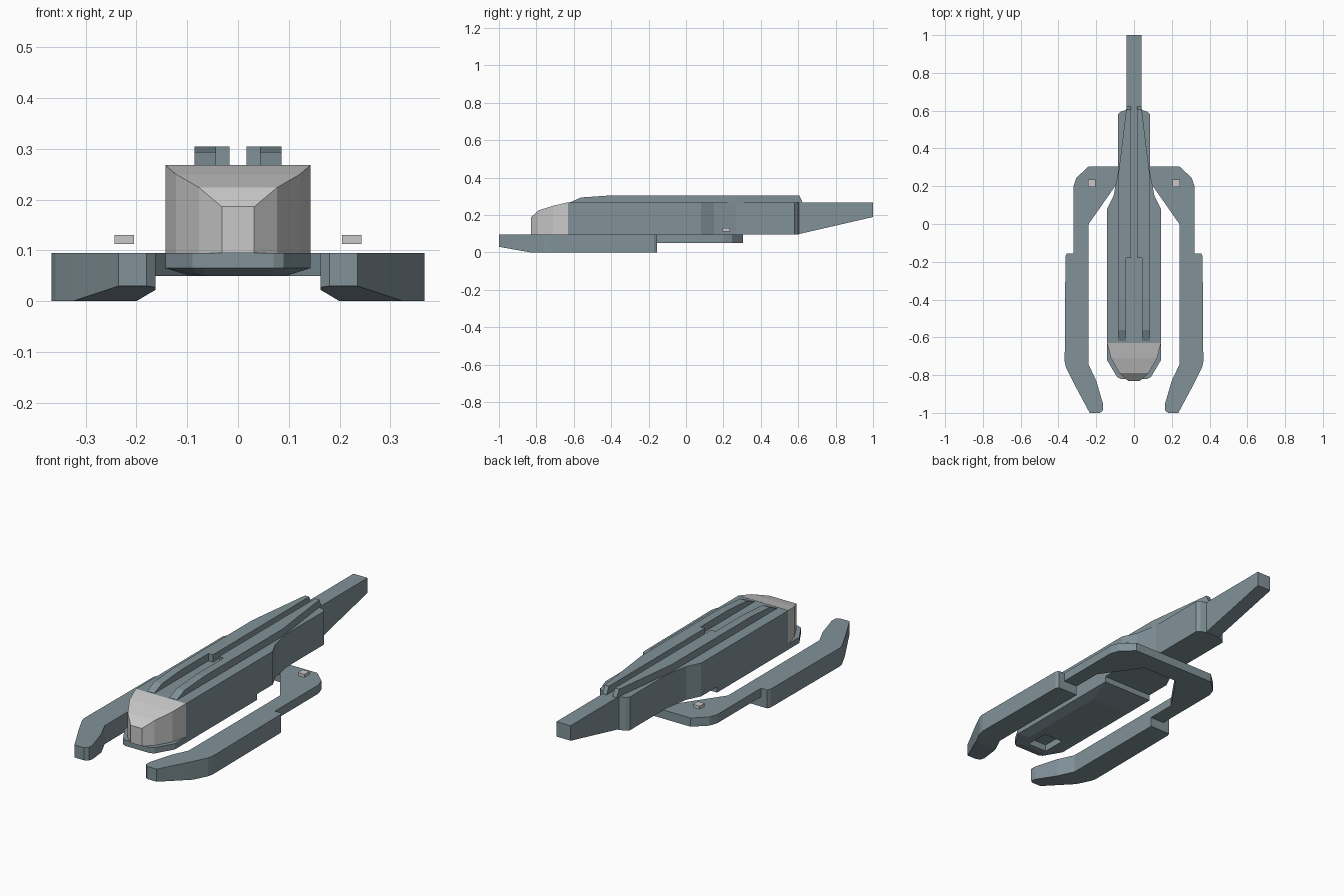
import bpy, bmesh
from mathutils import Vector

if "Cube" in bpy.data.objects:
    bpy.data.objects.remove(bpy.data.objects["Cube"])


def material(name, rgb):
    m = bpy.data.materials.new(name)
    m.diffuse_color = (*rgb, 1)
    m.use_nodes = True
    m.node_tree.nodes["Principled BSDF"].inputs["Base Color"].default_value = m.diffuse_color
    return m


TEAL = material("blue grey hull", (0.22, 0.29, 0.32))
GREY = material("light grey", (0.58, 0.58, 0.58))


def loft(name, rings, mat, cuts=(), mirror=False):
    """Join rings of points, cap both ends, then trim with (point, normal) planes."""
    bm = bmesh.new()
    loops = [[bm.verts.new(p) for p in ring] for ring in rings]
    n = len(loops[0])
    for a, b in zip(loops, loops[1:]):
        for i in range(n):
            j = (i + 1) % n
            bm.faces.new((a[i], a[j], b[j], b[i]))
    bm.faces.new(loops[0])
    bm.faces.new(loops[-1])
    bmesh.ops.recalc_face_normals(bm, faces=bm.faces)
    for co, no in cuts:
        geom = bm.verts[:] + bm.edges[:] + bm.faces[:]
        bmesh.ops.bisect_plane(bm, geom=geom, dist=1e-5, plane_co=co,
                               plane_no=Vector(no).normalized(), clear_outer=True)
        bmesh.ops.holes_fill(bm, edges=[e for e in bm.edges if e.is_boundary], sides=0)
    bmesh.ops.recalc_face_normals(bm, faces=bm.faces)
    me = bpy.data.meshes.new(name)
    bm.to_mesh(me)
    bm.free()
    me.materials.append(mat)
    ob = bpy.data.objects.new(name, me)
    bpy.context.collection.objects.link(ob)
    if mirror:
        ob.modifiers.new("mirror", 'MIRROR')
    return ob


def prism(name, outline, z0, z1, mat, **kw):
    return loft(name, [[(x, y, z) for x, y in outline] for z in (z0, z1)], mat, **kw)


def both(half):
    """Complete a half outline with its mirror image."""
    return half + [(-x, y) for x, y in reversed(half)]


def rect(x0, x1, y0, y1):
    return [(x0, y0), (x1, y0), (x1, y1), (x0, y1)]


# Main hull
prism("main_hull", both([(0.143, -0.63), (0.143, 0.08), (0.108, 0.15), (0.085, 0.27),
                         (0.085, 0.58), (0.07, 0.595), (0.04, 0.605)]),
      0.095, 0.267, TEAL)

# Tail boom, rising underneath
tail = [(0.59, 0.095), (0.99, 0.187), (1.0, 0.19), (1.0, 0.267), (0.59, 0.267)]
loft("tail_boom", [[(x, y, z) for y, z in tail] for x in (-0.04, 0.04)], TEAL)

# Faceted cockpit nose
loft("cockpit", [[(-w, y, 0.095), (w, y, 0.095), (w, y, z), (-w, y, z)]
                 for y, w, z in ((-0.63, 0.143, 0.268), (-0.71, 0.122, 0.25),
                                 (-0.79, 0.077, 0.224), (-0.83, 0.032, 0.186))], GREY)

# Paired roof rails with sloping ends
prism("roof_rail", [(0.043, -0.62), (0.086, -0.62), (0.086, 0.24), (0.043, 0.59),
                    (0.04, 0.622), (0.017, 0.622), (0.017, -0.18), (0.043, -0.18)],
      0.265, 0.305, TEAL, mirror=True,
      cuts=[((0, -0.62, 0.268), (0, -0.026, 0.06)),
            ((0, -0.56, 0.294), (0, -0.011, 0.16)),
            ((0, 0.605, 0.305), (0, 0.035, 0.017))])

# Belly plate with bevelled underside and a recess
belly = both([(0.07, -0.82), (0.09, -0.81), (0.143, -0.72), (0.143, -0.05)])
keel = both([(0.06, -0.77), (0.07, -0.765), (0.095, -0.69), (0.095, -0.2)])
plate = loft("belly_plate", [[(x, y, z) for x, y in o] for o, z in
                             ((belly, 0.095), (belly, 0.065), (keel, 0.05))], TEAL)
cutter = prism("recess_cutter", rect(-0.055, 0.055, -0.745, -0.62), 0.03, 0.085, TEAL)
cutter.hide_render = True
cutter.hide_viewport = True
cut = plate.modifiers.new("recess", 'BOOLEAN')
cut.operation = 'DIFFERENCE'
cut.object = cutter

# Wing yoke joining the pontoons under the hull
prism("wing_yoke", both([(0.1, 0.2), (0.24, 0.0), (0.24, -0.17), (0.32, -0.17),
                         (0.32, 0.2), (0.305, 0.245), (0.24, 0.305)]),
      0.05, 0.095, TEAL)

# Forward pontoons with raised, toed-in tips
prism("pontoon", [(0.24, -0.155), (0.355, -0.155), (0.363, -0.17), (0.367, -0.73),
                  (0.36, -0.76), (0.315, -0.85), (0.24, -0.99), (0.235, -1.0),
                  (0.18, -1.0), (0.163, -0.985), (0.163, -0.955), (0.2, -0.83),
                  (0.24, -0.745)],
      0.0, 0.095, TEAL, mirror=True, cuts=[((0, -0.83, 0), (0, -0.03, -0.17))])

# Small marker lights above the yoke
prism("marker_light", rect(0.205, 0.243, 0.195, 0.235), 0.113, 0.13, GREY, mirror=True)
